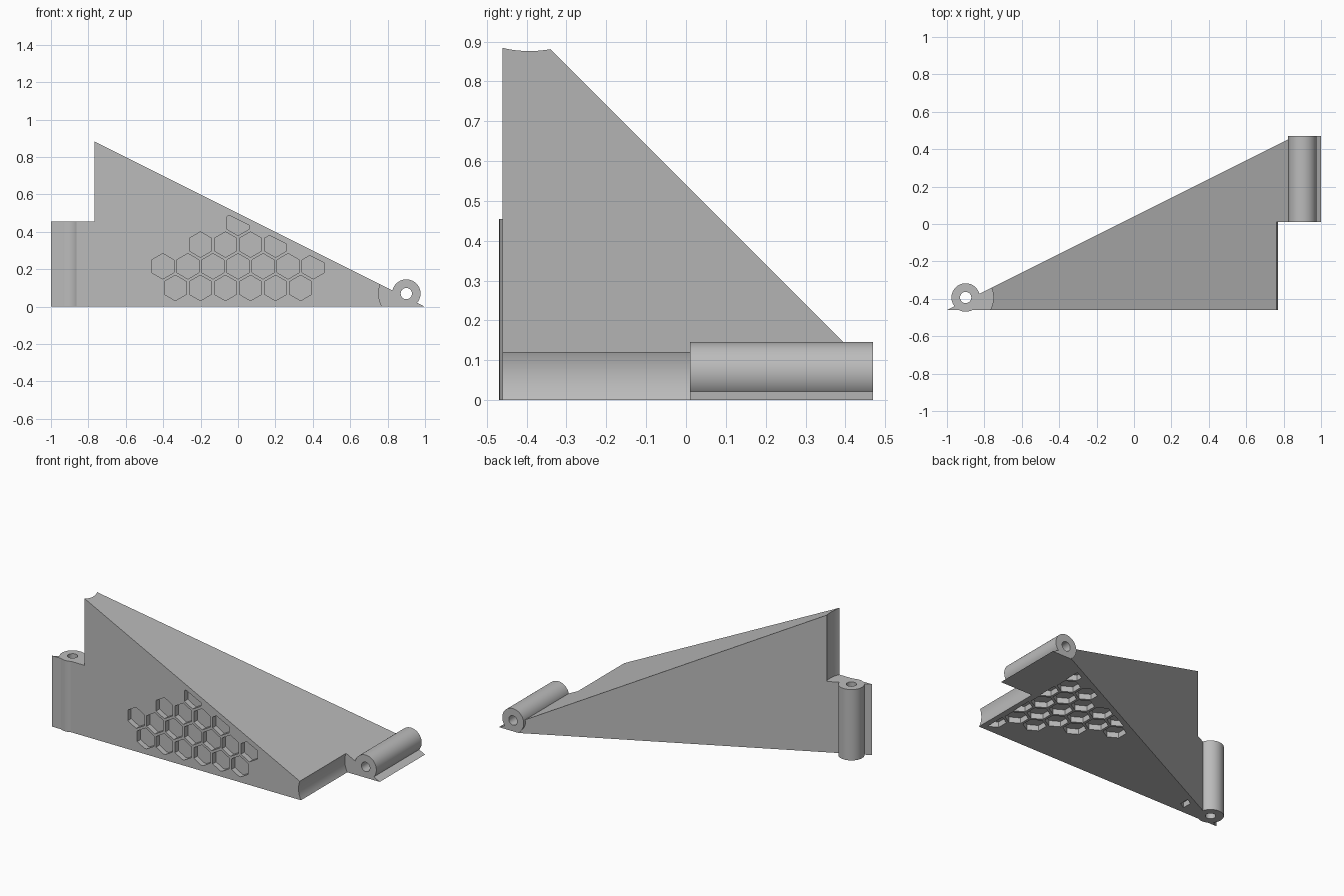
import bpy, bmesh, math
from mathutils import Matrix, Vector

if "Cube" in bpy.data.objects:
    bpy.data.objects.remove(bpy.data.objects["Cube"], do_unlink=True)

FRONT = -0.46            # plane of the front face
PIN_A = (-0.9, -0.393)   # x, y of the upright hinge
PIN_B = (0.9, 0.07)      # x, z of the lying hinge
BARREL, HOLE, CLEAR = 0.076, 0.03, 0.148
SPLIT_Z, SPLIT_Y, END_Y = 0.455, 0.01, 0.47

grey = bpy.data.materials.new("plain grey")
grey.use_nodes = True
grey.diffuse_color = (0.5, 0.5, 0.5, 1)
grey.node_tree.nodes["Principled BSDF"].inputs["Base Color"].default_value = (0.5, 0.5, 0.5, 1)


def make_object(name, bm):
    bmesh.ops.recalc_face_normals(bm, faces=bm.faces)
    mesh = bpy.data.meshes.new(name)
    bm.to_mesh(mesh)
    bm.free()
    mesh.materials.append(grey)
    obj = bpy.data.objects.new(name, mesh)
    bpy.context.collection.objects.link(obj)
    return obj


def upright_cylinder(name, radius, low, high):
    bm = bmesh.new()
    place = Matrix.Translation((*PIN_A, (low + high) / 2))
    bmesh.ops.create_cone(bm, cap_ends=True, segments=64, radius1=radius,
                          radius2=radius, depth=high - low, matrix=place)
    return make_object(name, bm)


def lying_cylinder(name, radius, low, high):
    bm = bmesh.new()
    place = Matrix.Translation((PIN_B[0], (low + high) / 2, PIN_B[1]))
    bmesh.ops.create_cone(bm, cap_ends=True, segments=64, radius1=radius, radius2=radius,
                          depth=high - low, matrix=place @ Matrix.Rotation(math.pi / 2, 4, 'X'))
    return make_object(name, bm)


def box(name, low, high):
    low, high = Vector(low), Vector(high)
    bm = bmesh.new()
    bmesh.ops.create_cube(bm, size=1, matrix=Matrix.Translation((low + high) / 2)
                          @ Matrix.Diagonal((*(high - low), 1)))
    return make_object(name, bm)


def hex_pockets(name, place, depth=0.035):
    """Honeycomb of prisms, trimmed to a triangle with a plain border."""
    pitch, rise, radius, start = 0.134, 0.116, 0.068, -0.737
    bm = bmesh.new()
    for row in range(7):
        v = 0.1 + row * rise
        for col in range(12):
            u = start + (col + 0.5 * (row % 2)) * pitch
            if 0.5 - 0.5 * u - v < 0.025:
                continue
            corners = [(u + radius * math.sin(k * math.pi / 3),
                        v + radius * math.cos(k * math.pi / 3), -0.03) for k in range(6)]
            bm.faces.new([bm.verts.new(c) for c in corners])
    borders = [((-0.735, 0, 0), (-1, 0, 0)), ((0.72, 0, 0), (1, 0, 0)),
               ((0, 0.036, 0), (0, -1, 0)), ((0, 0.465, 0), (0.5, 1, 0))]
    for point, normal in borders:
        bmesh.ops.bisect_plane(bm, geom=bm.verts[:] + bm.edges[:] + bm.faces[:],
                               plane_co=point, plane_no=normal, clear_outer=True)
    new = bmesh.ops.extrude_face_region(bm, geom=bm.faces[:], use_keep_orig=True)
    tops = [g for g in new["geom"] if isinstance(g, bmesh.types.BMVert)]
    bmesh.ops.translate(bm, verts=tops, vec=(0, 0, 0.03 + depth))
    for vert in bm.verts:
        vert.co = place(*vert.co)
    return make_object(name, bm)


# Wedge-shaped corner body
bm = bmesh.new()
corners = [bm.verts.new(c) for c in
           [(-1, FRONT, 0), (1, FRONT, 0), (-1, FRONT, 1), (1, FRONT + 1, 0)]]
for a, b, c in [(0, 1, 2), (0, 1, 3), (0, 2, 3), (1, 2, 3)]:
    bm.faces.new((corners[a], corners[b], corners[c]))
body = make_object("corner_bracket", bm)

# Clearances, hinge barrels, pin holes and honeycomb pockets
steps = [
    ('DIFFERENCE', box("end_trim", (0, END_Y, -0.5), (2, 1, 1))),
    ('DIFFERENCE', upright_cylinder("upright_clearance", CLEAR, SPLIT_Z, 1.2)),
    ('DIFFERENCE', lying_cylinder("lying_clearance", CLEAR, -0.7, SPLIT_Y)),
    ('UNION', upright_cylinder("upright_barrel", BARREL, 0, SPLIT_Z)),
    ('UNION', lying_cylinder("lying_barrel", BARREL, SPLIT_Y, END_Y)),
    ('DIFFERENCE', box("base_trim", (-2, -1, -1), (2, 1, 0))),
    ('DIFFERENCE', upright_cylinder("upright_hole", HOLE, -0.1, 0.6)),
    ('DIFFERENCE', lying_cylinder("lying_hole", HOLE, -0.1, 0.6)),
    ('DIFFERENCE', hex_pockets("front_pockets", lambda u, v, d: (u, FRONT + d, v))),
    ('DIFFERENCE', hex_pockets("base_pockets", lambda u, v, d: (-u, FRONT + v, d))),
]
for operation, tool in steps:
    tool.hide_render = True
    mod = body.modifiers.new(tool.name, 'BOOLEAN')
    mod.operation = operation
    mod.solver = 'EXACT'
    mod.object = tool

# Bake the cuts and drop the tools
bpy.context.view_layer.update()
graph = bpy.context.evaluated_depsgraph_get()
result = bpy.data.meshes.new_from_object(body.evaluated_get(graph))
body.modifiers.clear()
body.data = result
for _, tool in steps:
    bpy.data.objects.remove(tool, do_unlink=True)
result.materials.clear()
result.materials.append(grey)

bpy.ops.object.select_all(action='DESELECT')
body.select_set(True)
bpy.context.view_layer.objects.active = body
bpy.ops.object.shade_smooth_by_angle(angle=math.radians(25))
